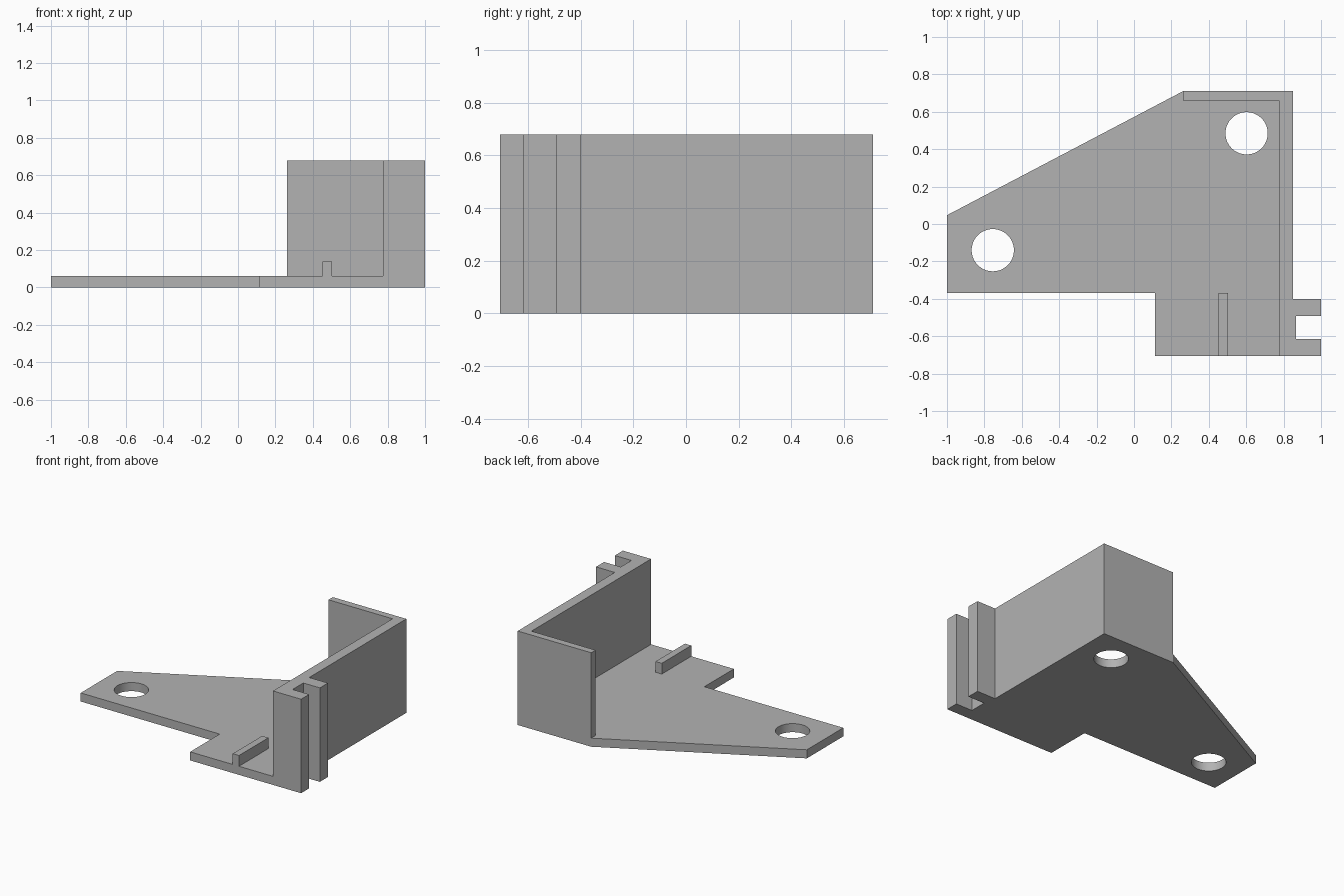
import bpy, bmesh, math

if "Cube" in bpy.data.objects:
    bpy.data.objects.remove(bpy.data.objects["Cube"])

grey = bpy.data.materials.new("light_grey")
grey.diffuse_color = (0.45, 0.45, 0.45, 1)
grey.use_nodes = True
grey.node_tree.nodes["Principled BSDF"].inputs["Base Color"].default_value = grey.diffuse_color


def prism(name, outline, z0, z1):
    """Extrude a flat outline from z0 up to z1."""
    bm = bmesh.new()
    face = bm.faces.new([bm.verts.new((x, y, z0)) for x, y in outline])
    top = bmesh.ops.extrude_face_region(bm, geom=[face])["geom"]
    verts = [g for g in top if isinstance(g, bmesh.types.BMVert)]
    bmesh.ops.translate(bm, verts=verts, vec=(0, 0, z1 - z0))
    bmesh.ops.recalc_face_normals(bm, faces=bm.faces)
    mesh = bpy.data.meshes.new(name)
    bm.to_mesh(mesh)
    bm.free()
    mesh.materials.append(grey)
    obj = bpy.data.objects.new(name, mesh)
    bpy.context.collection.objects.link(obj)
    return obj


def circle(cx, cy, r, n=64):
    return [(cx + r * math.cos(2 * math.pi * i / n),
             cy + r * math.sin(2 * math.pi * i / n)) for i in range(n)]


PLATE, TOP = 0.062, 0.68

# Mounting plate, fitted inside the walls
plate = prism("base_plate", [
    (-1, -0.37), (0.112, -0.37), (0.112, -0.707), (0.775, -0.707),
    (0.775, 0.66), (0.262, 0.66), (0.262, 0.71), (-1, 0.047)], 0, PLATE)

# Two screw holes through the plate
for i, (x, y) in enumerate([(0.602, 0.485), (-0.755, -0.14)]):
    cutter = prism(f"hole_cutter_{i + 1}", circle(x, y, 0.113), -0.1, 0.2)
    mod = plate.modifiers.new("screw_hole", "BOOLEAN")
    mod.operation, mod.solver, mod.object = "DIFFERENCE", "EXACT", cutter
    bpy.context.view_layer.objects.active = plate
    bpy.ops.object.modifier_apply(modifier=mod.name)
    bpy.data.objects.remove(cutter)
plate.select_set(True)
bpy.ops.object.shade_smooth_by_angle(angle=math.radians(30))

# Back and side walls, with the slotted rail at the front corner
prism("walls", [
    (0.262, 0.66), (0.775, 0.66), (0.775, -0.707), (1, -0.707),
    (1, -0.615), (0.867, -0.615), (0.867, -0.492), (1, -0.492),
    (1, -0.40), (0.85, -0.40), (0.85, 0.71), (0.262, 0.71)], 0, TOP)

# Small locating rib on the plate
prism("locating_rib", [
    (0.453, -0.707), (0.503, -0.707), (0.503, -0.37), (0.453, -0.37)],
    PLATE, 0.14)
